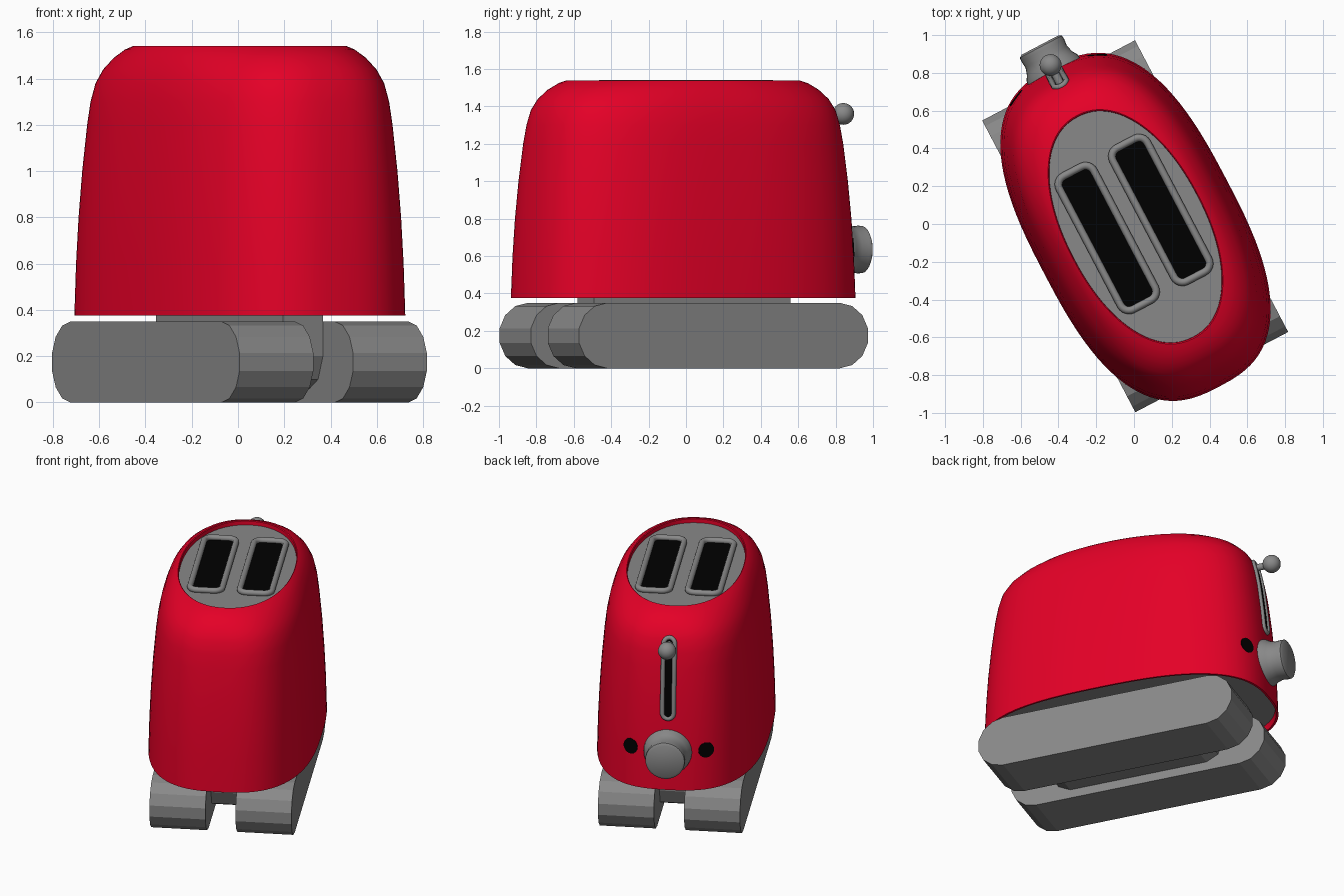
import bpy, bmesh, math
from mathutils import Matrix, Vector

if "Cube" in bpy.data.objects:
    bpy.data.objects.remove(bpy.data.objects["Cube"])

TURN = Matrix.Rotation(math.radians(27.7), 4, 'Z')  # whole toaster is turned
OFF = -0.017                                        # body centre along its length


def material(name, rgb):
    m = bpy.data.materials.new(name)
    m.diffuse_color = (*rgb, 1)
    m.use_nodes = True
    m.node_tree.nodes["Principled BSDF"].inputs["Base Color"].default_value = m.diffuse_color
    return m


RED = material("red enamel", (0.78, 0.0, 0.02))
GREY = material("grey metal", (0.25, 0.25, 0.25))
BLACK = material("black", (0.0, 0.0, 0.0))


def finish(name, bm, mat, smooth=None):
    bmesh.ops.recalc_face_normals(bm, faces=bm.faces[:])
    me = bpy.data.meshes.new(name)
    bm.to_mesh(me)
    bm.free()
    me.materials.append(mat)
    ob = bpy.data.objects.new(name, me)
    bpy.context.collection.objects.link(ob)
    ob.matrix_world = TURN
    if smooth:
        bpy.ops.object.select_all(action='DESELECT')
        ob.select_set(True)
        bpy.context.view_layer.objects.active = ob
        bpy.ops.object.shade_smooth_by_angle(angle=math.radians(smooth))
    return ob


def loft(name, rings, mat, caps=True, closed=True, smooth=None):
    bm = bmesh.new()
    rows = [[bm.verts.new(p) for p in r] for r in rings]
    n = len(rows[0])
    for a, b in zip(rows, rows[1:]):
        for i in range(n if closed else n - 1):
            j = (i + 1) % n
            bm.faces.new((a[i], a[j], b[j], b[i]))
    if caps:
        bm.faces.new(rows[0])
        bm.faces.new(rows[-1])
    return finish(name, bm, mat, smooth)


def oval(a, b, n, z, count=96):
    pts = []
    for i in range(count):
        t = 2 * math.pi * i / count + 1e-6
        c, s = math.cos(t), math.sin(t)
        pts.append((math.copysign(abs(c) ** (2 / n), c) * a,
                    math.copysign(abs(s) ** (2 / n), s) * b + OFF, z))
    return pts


def tube(name, pts, radius, mat):
    cu = bpy.data.curves.new(name, 'CURVE')
    cu.dimensions = '3D'
    cu.bevel_depth = radius
    cu.bevel_resolution = 3
    sp = cu.splines.new('POLY')
    sp.points.add(len(pts) - 1)
    for p, q in zip(sp.points, pts):
        p.co = (*q, 1)
    sp.use_cyclic_u = True
    cu.materials.append(mat)
    ob = bpy.data.objects.new(name, cu)
    bpy.context.collection.objects.link(ob)
    ob.matrix_world = TURN


def rounded_rect(hx, hy, r, seg=6):
    pts = []
    for k, (sx, sy) in enumerate(((1, 1), (-1, 1), (-1, -1), (1, -1))):
        for i in range(seg + 1):
            t = math.pi / 2 * (k + i / seg)
            pts.append((sx * (hx - r) + r * math.cos(t), sy * (hy - r) + r * math.sin(t)))
    return pts


# body shell: z, half width, half length, squareness
SHELL = [(0.375, .543, .955, 2.7), (0.6, .537, .946, 2.7), (0.8, .528, .933, 2.7),
         (1.0, .515, .914, 2.7), (1.2, .497, .889, 2.7), (1.3, .485, .871, 2.7),
         (1.38, .469, .850, 2.65), (1.44, .447, .816, 2.55), (1.49, .419, .766, 2.4),
         (1.525, .392, .710, 2.25), (1.54, .372, .666, 2.15)]
inside = [(0.43, .522, .932, 2.7), (0.375, .530, .941, 2.7)]
lip = [(1.536, .367, .659, 2.15), (1.50, .366, .657, 2.15)]
loft("body_shell", [oval(a, b, n, z) for z, a, b, n in inside + SHELL + lip],
     RED, caps=False, smooth=40)
loft("base_plate", [oval(.528, .938, 2.7, .425), oval(.528, .938, 2.7, .415)], GREY)
loft("top_plate", [oval(.368, .659, 2.15, 1.50), oval(.368, .659, 2.15, 1.51)], GREY)


def end_u(z):
    """Position of the control end of the body at height z."""
    for p, q in zip(SHELL, SHELL[1:]):
        if z <= q[0]:
            f = (z - p[0]) / (q[0] - p[0])
            return p[2] + f * (q[2] - p[2]) + OFF
    return SHELL[-1][2] + OFF


# feet: long bars with faceted round ends, and the spine between them
def bar(name, v0, v1, u0, u1, z0, z1):
    r = (z1 - z0) / 2
    prof = []
    for s, end in ((1, u1), (-1, u0)):
        for i in range(8):
            t = -math.pi / 2 + math.pi * i / 7
            prof.append((end + s * (r * math.cos(t) - r), (z0 + z1) / 2 + s * r * math.sin(t)))
    loft(name, [[(v, u, z) for u, z in prof] for v in (v0, v1)], GREY)


for side, s in (("left", -1), ("right", 1)):
    bar(side + "_foot", s * .097, s * .457, -.89, .863, 0, .35)
loft("spine", [[(v, u, z) for u, z in ((-.605, .42), (-.605, .2), (-.56, .1), (-.48, .06),
                                       (.46, .06), (.54, .1), (.58, .2), (.58, .42))]
               for v in (-.097, .097)], GREY)

# bread slots with raised rims
for side, s in (("left", -1), ("right", 1)):
    path = rounded_rect(.103, .398, .05)
    tube(side + "_slot_rim", [(x + s * .16, y, 1.522) for x, y in path], .02, GREY)
    loft(side + "_slot", [[(x + s * .16, y, z) for x, y in path] for z in (1.508, 1.514)], BLACK)

# browning knob, turned around the long axis
knob = [(.88, .160), (.935, .152), (.96, .136), (1.0, .124), (1.04, .128), (1.06, .126),
        (1.07, .110)]
loft("knob", [[(r * math.cos(k * math.pi / 16), u, .635 + r * math.sin(k * math.pi / 16))
               for k in range(32)] for u, r in knob], GREY, smooth=35)

# round buttons beside the knob
for side, s in (("left", -1), ("right", 1)):
    bm = bmesh.new()
    axis = Vector((s * .424, .905, .05))
    rot = axis.to_track_quat('Z', 'Y').to_matrix().to_4x4()
    bmesh.ops.create_cone(bm, cap_ends=True, segments=24, radius1=.052, radius2=.052, depth=.02,
                          matrix=Matrix.Translation((s * .24, .875, .645)) @ rot)
    finish(side + "_button", bm, BLACK)

# lever track following the curved end
Z0, Z1, W = .90, 1.36, .036
frame = [(x, z + (Z0 + Z1) / 2) for x, z in rounded_rect(W, (Z1 - Z0) / 2 + W, W)]
path = []
for p, q in zip(frame, frame[1:] + frame[:1]):
    steps = 12 if abs(p[1] - q[1]) > .1 else 1
    path += [(p[0], p[1] + (q[1] - p[1]) * i / steps) if steps > 1 else p for i in range(steps)]
tube("lever_track_frame", [(x, end_u(z) + .002, z) for x, z in path], .015, GREY)
rows = []
for i in range(25):
    z = Z0 - .03 + (Z1 - Z0 + .06) * i / 24
    rows.append([(x, end_u(z) + .006, z) for x in (-.033, .033)])
loft("lever_track", rows, BLACK, caps=False, closed=False)

# lever stem and ball
bm = bmesh.new()
bmesh.ops.create_cone(bm, cap_ends=True, segments=16, radius1=.022, radius2=.022, depth=.16,
                      matrix=Matrix.Translation((0, .87, 1.355)) @ Matrix.Rotation(math.pi / 2, 4, 'X'))
finish("lever_stem", bm, GREY, smooth=35)
bm = bmesh.new()
bmesh.ops.create_uvsphere(bm, u_segments=24, v_segments=16, radius=.058,
                          matrix=Matrix.Translation((0, .95, 1.36)))
finish("lever_ball", bm, GREY, smooth=60)
